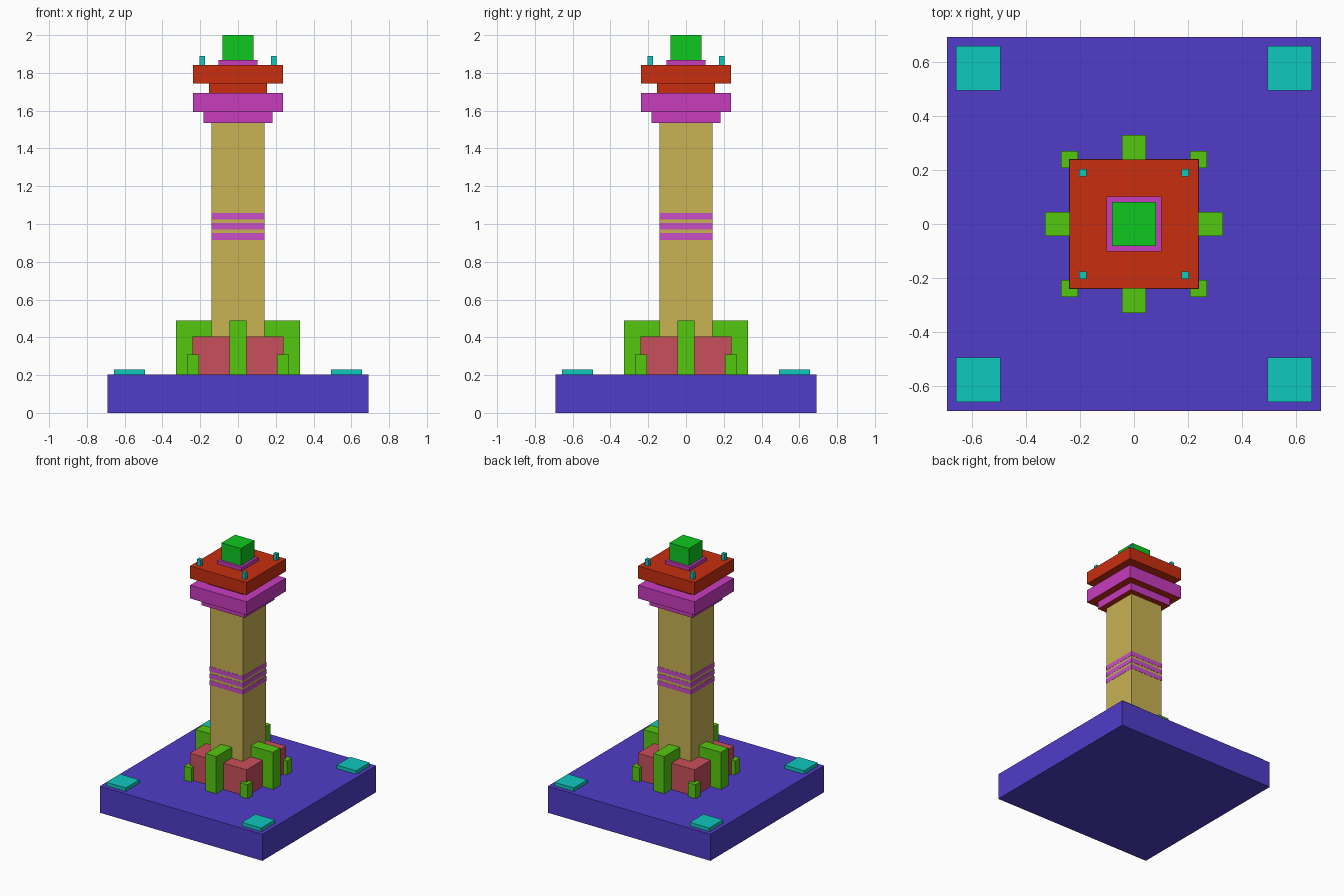
import bpy, bmesh
from mathutils import Matrix, Vector

if "Cube" in bpy.data.objects:
    bpy.data.objects.remove(bpy.data.objects["Cube"])


def lin(c):
    c /= 255
    return c / 12.92 if c <= 0.04045 else ((c + 0.055) / 1.055) ** 2.4


def material(name, r, g, b):
    m = bpy.data.materials.new(name)
    m.diffuse_color = (lin(r), lin(g), lin(b), 1)
    m.use_nodes = True
    m.node_tree.nodes["Principled BSDF"].inputs["Base Color"].default_value = m.diffuse_color
    return m


BLUE = material("blue", 80, 60, 200)
TEAL = material("teal", 15, 200, 190)
ROSE = material("rose", 200, 80, 92)
LIME = material("lime", 84, 200, 15)
SAND = material("sand", 200, 178, 84)
PINK = material("pink", 200, 80, 200)
MAGENTA = material("magenta", 200, 60, 190)
RED = material("red", 200, 46, 15)
GREEN = material("green", 15, 200, 32)


def box(name, mat, x, y, z, underside=None):
    """Box from (min, max) ranges, with an optional different underside colour."""
    bm = bmesh.new()
    lo, hi = Vector((x[0], y[0], z[0])), Vector((x[1], y[1], z[1]))
    size = hi - lo
    bmesh.ops.create_cube(bm, size=1, matrix=Matrix.Diagonal((*size, 1)))
    me = bpy.data.meshes.new(name)
    if underside:
        bm.normal_update()
        for f in bm.faces:
            f.material_index = int(f.normal.z < -0.5)
    bm.to_mesh(me)
    bm.free()
    me.materials.append(mat)
    if underside:
        me.materials.append(underside)
    ob = bpy.data.objects.new(name, me)
    ob.location = (lo + hi) / 2
    bpy.context.collection.objects.link(ob)
    return ob


def slab(name, mat, half, z0, z1, underside=None):
    return box(name, mat, (-half, half), (-half, half), (z0, z1), underside)


def four_corners(name, mat, centre, size, z0, z1):
    h = size / 2
    for sx in (-1, 1):
        for sy in (-1, 1):
            x, y = sx * centre, sy * centre
            box(name, mat, (x - h, x + h), (y - h, y + h), (z0, z1))


# Base with corner pads
slab("base", BLUE, 0.69, 0, 0.203)
four_corners("corner_pad", TEAL, 0.575, 0.165, 0.203, 0.23)

# Plinth, side buttresses and corner posts
slab("plinth", ROSE, 0.24, 0.203, 0.405)
four_corners("plinth_post", LIME, 0.2385, 0.062, 0.203, 0.31)
W = (-0.045, 0.045)
Z = (0.203, 0.488)
for s in (-1, 1):
    span = sorted((s * 0.14, s * 0.328))
    box("buttress", LIME, span, W, Z)
    box("buttress", LIME, W, span, Z)

# Shaft with three bands
slab("shaft", SAND, 0.14, 0.405, 1.534)
for z in (0.934, 0.988, 1.041):
    slab("shaft_band", PINK, 0.1415, z - 0.0175, z + 0.0175)

# Stepped collar
slab("lower_collar", MAGENTA, 0.183, 1.534, 1.592, RED)
slab("upper_collar", MAGENTA, 0.239, 1.592, 1.693, RED)

# Neck, gallery and railing posts
slab("neck", RED, 0.153, 1.693, 1.745)
slab("gallery", RED, 0.239, 1.745, 1.841)
four_corners("gallery_post", TEAL, 0.19, 0.028, 1.841, 1.89)

# Lantern
slab("lantern_base", MAGENTA, 0.102, 1.841, 1.868)
slab("lantern", GREEN, 0.082, 1.868, 2.0)
